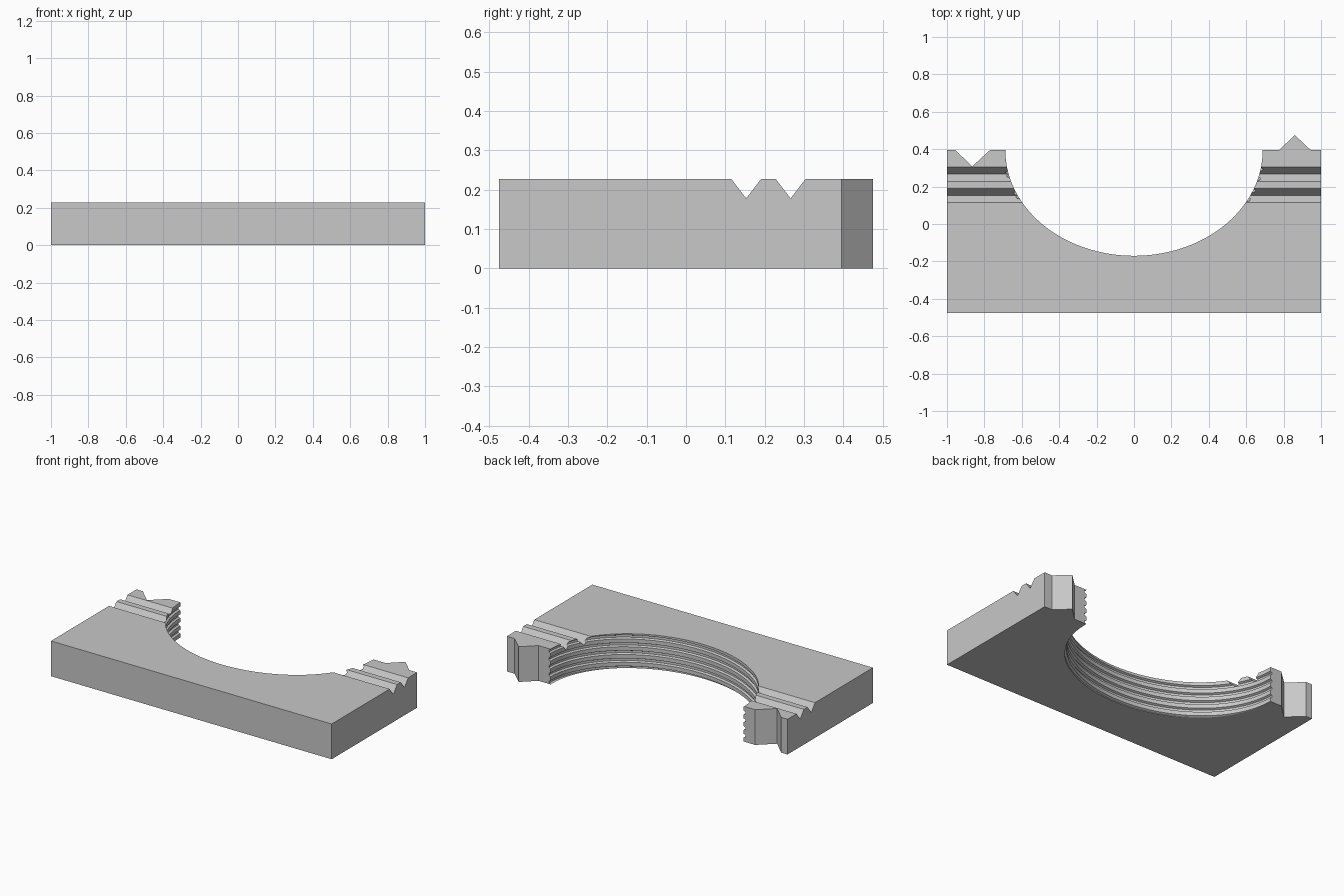
import bpy
import bmesh
import math

if "Cube" in bpy.data.objects:
    bpy.data.objects.remove(bpy.data.objects["Cube"])

HEIGHT = 0.227
BACK = 0.395

grey = bpy.data.materials.new("plain grey")
grey.use_nodes = True
colour = (0.58, 0.58, 0.58, 1)
grey.diffuse_color = colour
grey.node_tree.nodes["Principled BSDF"].inputs["Base Color"].default_value = colour


def loft(name, rings):
    """Closed solid through a stack of rings with equal point counts."""
    bm = bmesh.new()
    rows = [[bm.verts.new(p) for p in ring] for ring in rings]
    n = len(rows[0])
    for low, high in zip(rows, rows[1:]):
        for i in range(n):
            j = (i + 1) % n
            bm.faces.new((low[i], low[j], high[j], high[i]))
    caps = [bm.faces.new(rows[0]), bm.faces.new(rows[-1])]
    bmesh.ops.triangulate(bm, faces=caps)
    bmesh.ops.recalc_face_normals(bm, faces=bm.faces)
    bmesh.ops.dissolve_limit(bm, angle_limit=0.001, verts=bm.verts, edges=bm.edges)
    mesh = bpy.data.meshes.new(name)
    bm.to_mesh(mesh)
    bm.free()
    obj = bpy.data.objects.new(name, mesh)
    bpy.context.collection.objects.link(obj)
    return obj


def cut(target, cutter):
    cutter.hide_render = True
    mod = target.modifiers.new("cut", "BOOLEAN")
    mod.operation = "DIFFERENCE"
    mod.solver = "EXACT"
    mod.object = cutter
    bpy.context.view_layer.objects.active = target
    bpy.ops.object.modifier_apply(modifier=mod.name)
    bpy.data.objects.remove(cutter)


# Block outline with the locating tooth and its matching notch on the back
outline = [(-1, -0.475), (1, -0.475), (1, BACK), (0.945, BACK), (0.86, 0.475),
           (0.775, BACK), (-0.77, BACK), (-0.865, 0.308), (-0.955, BACK), (-1, BACK)]
block = loft("threaded_half_block", [[(x, y, z) for x, y in outline] for z in (0, HEIGHT)])

# Oval half bore with a helical thread
PITCH = 0.05
STEPS = 96
thread = [(0, 0), (0.5, 0), (0.62, 0.012), (0.88, 0.012)]   # share of pitch, depth
rings = []
for turn in range(-2, 7):
    for share, depth in thread:
        ring = []
        for i in range(STEPS + 1):
            a = math.radians(172 + 196 * i / STEPS)
            z = PITCH * (turn + share + a / math.tau - 0.5)
            ring.append(((0.688 + depth) * math.cos(a),
                         BACK + (0.565 + depth) * math.sin(a), z))
        rings.append(ring)
cut(block, loft("bore_cutter", rings))

# Two V grooves across the top of both arms
for y in (0.153, 0.266):
    vee = [(y, 0.178), (y + 0.0375, HEIGHT), (y + 0.0375, 0.3),
           (y - 0.0375, 0.3), (y - 0.0375, HEIGHT)]
    cut(block, loft("groove_cutter", [[(x, v, z) for v, z in vee] for x in (-1.1, 1.1)]))

# Finish
block.data.materials.clear()
block.data.materials.append(grey)
for face in block.data.polygons:
    face.material_index = 0
bpy.ops.object.select_all(action="DESELECT")
block.select_set(True)
bpy.context.view_layer.objects.active = block
bpy.ops.object.shade_smooth_by_angle(angle=math.radians(25))
